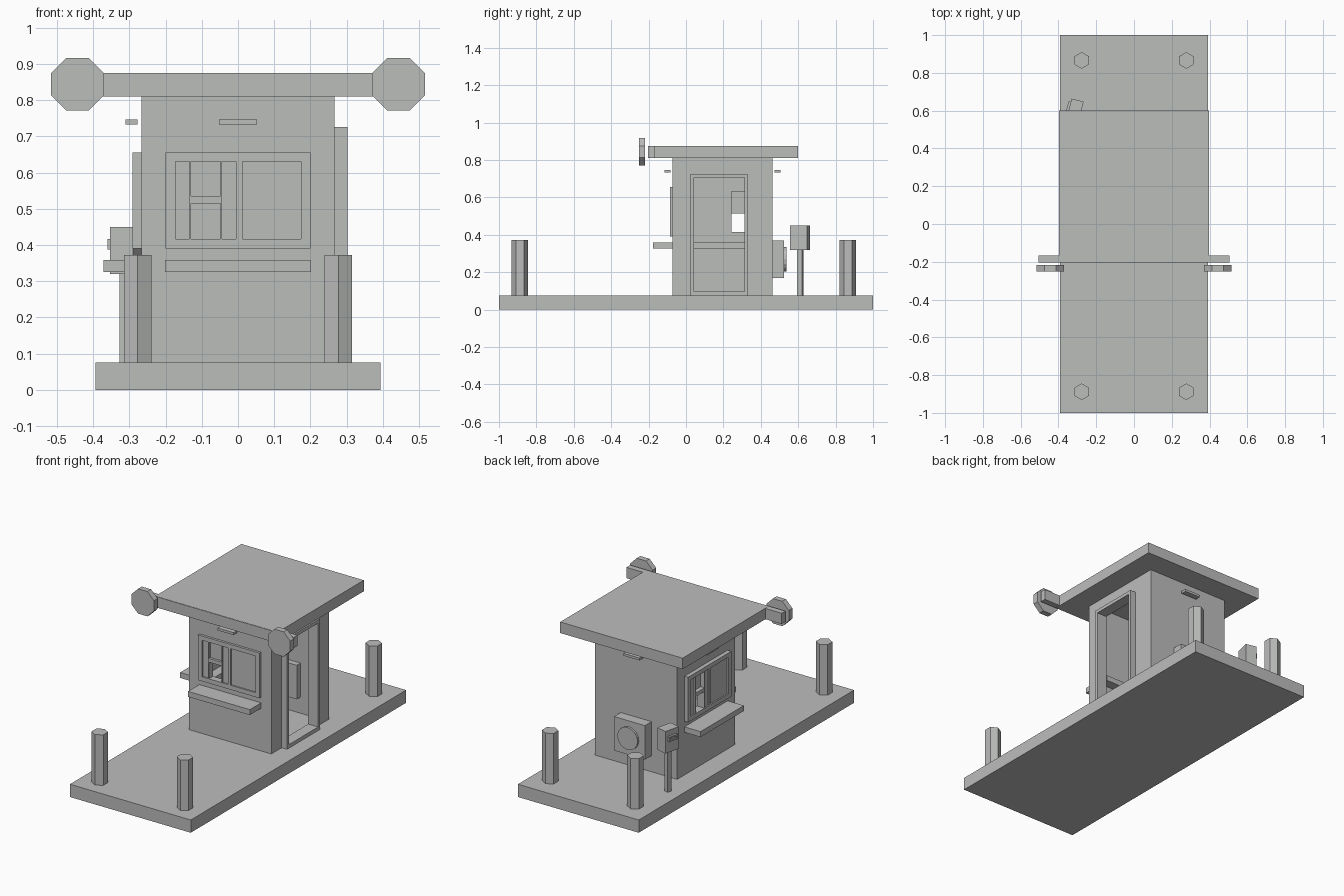
import bpy, math
from mathutils import Matrix, Vector

old = bpy.data.objects.get("Cube")
if old:
    bpy.data.objects.remove(old, do_unlink=True)

grey = bpy.data.materials.new("plain_grey")
grey.use_nodes = True
grey.diffuse_color = (0.5, 0.51, 0.5, 1)
grey.node_tree.nodes["Principled BSDF"].inputs["Base Color"].default_value = (0.5, 0.51, 0.5, 1)


def finish(name, matrix):
    ob = bpy.context.object
    ob.name = name
    ob.data.transform(matrix)
    ob.data.materials.append(grey)
    return ob


def box(name, x, y, z, place=Matrix()):
    """Box from three (low, high) ranges, moved by place."""
    bpy.ops.mesh.primitive_cube_add(size=1)
    mid = Vector([(a + b) / 2 for a, b in (x, y, z)])
    size = Matrix.Diagonal([b - a for a, b in (x, y, z)] + [1])
    return finish(name, place @ Matrix.Translation(mid) @ size)


def prism(name, sides, radius, depth, centre, turn=Matrix()):
    bpy.ops.mesh.primitive_cylinder_add(vertices=sides, radius=radius, depth=depth)
    return finish(name, Matrix.Translation(centre) @ turn)


def cut(target, cutters):
    """Subtract the cutters from the target and remove them."""
    for c in cutters:
        mod = target.modifiers.new("cut", 'BOOLEAN')
        mod.operation, mod.solver, mod.object = 'DIFFERENCE', 'EXACT', c
        bpy.context.view_layer.objects.active = target
        bpy.ops.object.modifier_apply(modifier=mod.name)
        bpy.data.objects.remove(c, do_unlink=True)


# Wall frames: local x runs along the wall, local -y points outwards
HALF, FRONT, BACK, FLOOR, EAVES = 0.267, -0.072, 0.463, 0.075, 0.81
front_wall = Matrix.Translation((0, FRONT, 0))
side_wall = Matrix.Translation((-HALF, 0.195, 0)) @ Matrix.Rotation(-math.pi / 2, 4, 'Z')
back_wall = Matrix.Translation((0, BACK, 0)) @ Matrix.Rotation(math.pi, 4, 'Z')

# Ground slab, roof and the beam carrying the signs
box("ground_slab", (-0.393, 0.393), (-1, 1), (0, FLOOR))
box("roof", (-0.398, 0.398), (-0.2, 0.6), (EAVES, 0.875))
box("sign_beam", (-0.505, 0.505), (-0.203, -0.168), (EAVES + 0.001, 0.874))
upright = Matrix.Rotation(math.pi / 2, 4, 'X') @ Matrix.Rotation(math.pi / 8, 4, 'Z')
for side, sx in (("right", -1), ("left", 1)):
    prism(side + "_octagon_sign", 8, 0.079, 0.034, (sx * 0.443, -0.235, 0.844), upright)

# Hollow cabin with a doorway and a serving hatch in two walls
cabin = box("cabin_walls", (-HALF, HALF), (FRONT, BACK), (FLOOR, EAVES))
hatch = ((-0.13, -0.048), (-0.05, 0.06), (0.416, 0.631))
cut(cabin, [
    box("room_cutter", (-HALF + 0.025, HALF - 0.025), (FRONT + 0.025, BACK - 0.025), (0, 1)),
    box("door_cutter", (0.2, 0.4), (0.043, 0.313), (0.095, 0.706)),
    box("front_hatch_cutter", *hatch, front_wall),
    box("side_hatch_cutter", *hatch, side_wall),
])

# Door frame
for name, y, z in (("door_jamb_front", (0.024, 0.043), (FLOOR, 0.726)),
                   ("door_jamb_back", (0.313, 0.329), (FLOOR, 0.726)),
                   ("door_lintel", (0.043, 0.313), (0.706, 0.726)),
                   ("door_sill", (0.043, 0.313), (FLOOR, 0.096))):
    box(name, (HALF - 0.03, 0.302), y, z)

# Windows with recessed glass, counters
for label, wall in (("front", front_wall), ("side", side_wall)):
    proud = 0.014 if label == "front" else 0.024
    frame = box(label + "_window_frame", (-0.2, 0.2), (-proud, 0.001), (0.39, 0.656), wall)
    openings = [((-0.173, -0.134), (0.416, 0.631)), ((-0.13, -0.048), (0.536, 0.631)),
                ((-0.13, -0.048), (0.416, 0.514)), ((-0.044, -0.005), (0.416, 0.631)),
                ((0.012, 0.174), (0.416, 0.631))]
    cut(frame, [box("pane_cutter", u, (-0.1, 0.1), z, wall) for u, z in openings])
    box(label + "_hatch_glass", (-0.131, -0.047), (0.002, 0.008), (0.514, 0.632), wall)
    for u, z in (openings[0], openings[3], openings[4]):
        box(label + "_window_glass", u, (-proud + 0.008, 0.0005), z, wall)
    box(label + "_counter", (-0.201, 0.201), (-0.105, 0.08), (0.326, 0.358), wall)

# Small lamp bars high on three walls
for label, wall in (("front", front_wall), ("side", side_wall), ("back", back_wall)):
    box(label + "_lamp", (-0.052, 0.052), (-0.043, -0.011), (0.733, 0.747), wall)

# Cooling unit through the back wall
box("cooling_unit", (-0.1, 0.1), (-0.062, 0.06), (0.17, 0.37), back_wall)
prism("cooling_fan", 16, 0.066, 0.02, (0.005, 0.527, 0.27), upright)

# Hexagonal bollards
for sx in (-1, 1):
    for y in (-0.888, 0.866):
        prism("bollard", 6, 0.044, 0.3, (sx * 0.277, y, 0.222))

# Post with a small turned ticket box
post = Matrix.Translation((-0.31, 0.61, 0)) @ Matrix.Rotation(math.radians(-14), 4, 'Z')
box("ticket_post", (-0.014, 0.014), (-0.014, 0.014), (FLOOR, 0.325), post)
box("ticket_box", (-0.033, 0.033), (-0.047, 0.047), (0.32, 0.45), post)
slot = box("ticket_slot", (-0.045, -0.03), (-0.03, 0.03), (0.387, 0.416), post)
cut(slot, [box("slot_cutter", (-0.1, -0.036), (-0.022, 0.022), (0.395, 0.408), post)])
